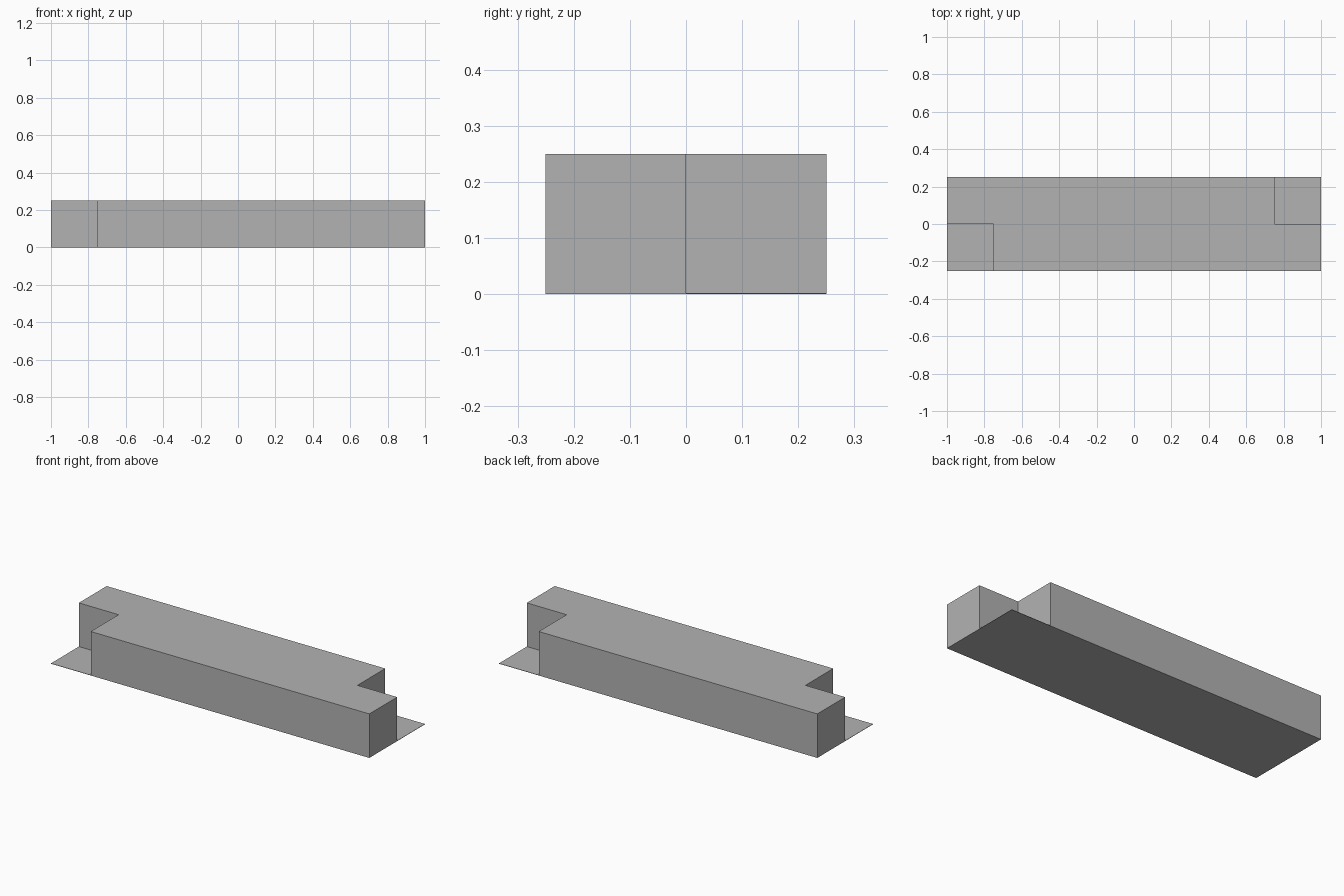
import bpy
import bmesh

LENGTH, DEPTH, HEIGHT = 2.0, 0.5, 0.25
NOTCH = 0.25
PLATE = 0.002

cube = bpy.data.objects.get("Cube")
if cube:
    bpy.data.objects.remove(cube, do_unlink=True)

# Single plain grey
grey = bpy.data.materials.new("plain_grey")
grey.use_nodes = True
grey.diffuse_color = (0.45, 0.45, 0.45, 1)
grey.node_tree.nodes["Principled BSDF"].inputs["Base Color"].default_value = grey.diffuse_color


def prism(name, outline, bottom, top):
    """Extrude a flat outline straight up between two heights."""
    bm = bmesh.new()
    base = bm.faces.new([bm.verts.new((x, y, bottom)) for x, y in outline])
    grown = bmesh.ops.extrude_face_region(bm, geom=[base], use_keep_orig=True)
    for item in grown["geom"]:
        if isinstance(item, bmesh.types.BMVert):
            item.co.z = top
    bmesh.ops.recalc_face_normals(bm, faces=bm.faces)
    mesh = bpy.data.meshes.new(name)
    bm.to_mesh(mesh)
    bm.free()
    mesh.materials.append(grey)
    obj = bpy.data.objects.new(name, mesh)
    bpy.context.collection.objects.link(obj)
    return obj


x, y = LENGTH / 2, DEPTH / 2
inner = x - NOTCH

# Thin full-length base plate
prism("base_plate", [(-x, -y), (x, -y), (x, y), (-x, y)], 0, PLATE)

# Main block: half outline turned 180 degrees to notch two opposite corners
half = [(-inner, -y), (x, -y), (x, 0), (inner, 0)]
outline = half + [(-px, -py) for px, py in half]
prism("notched_block", outline, PLATE, HEIGHT)
